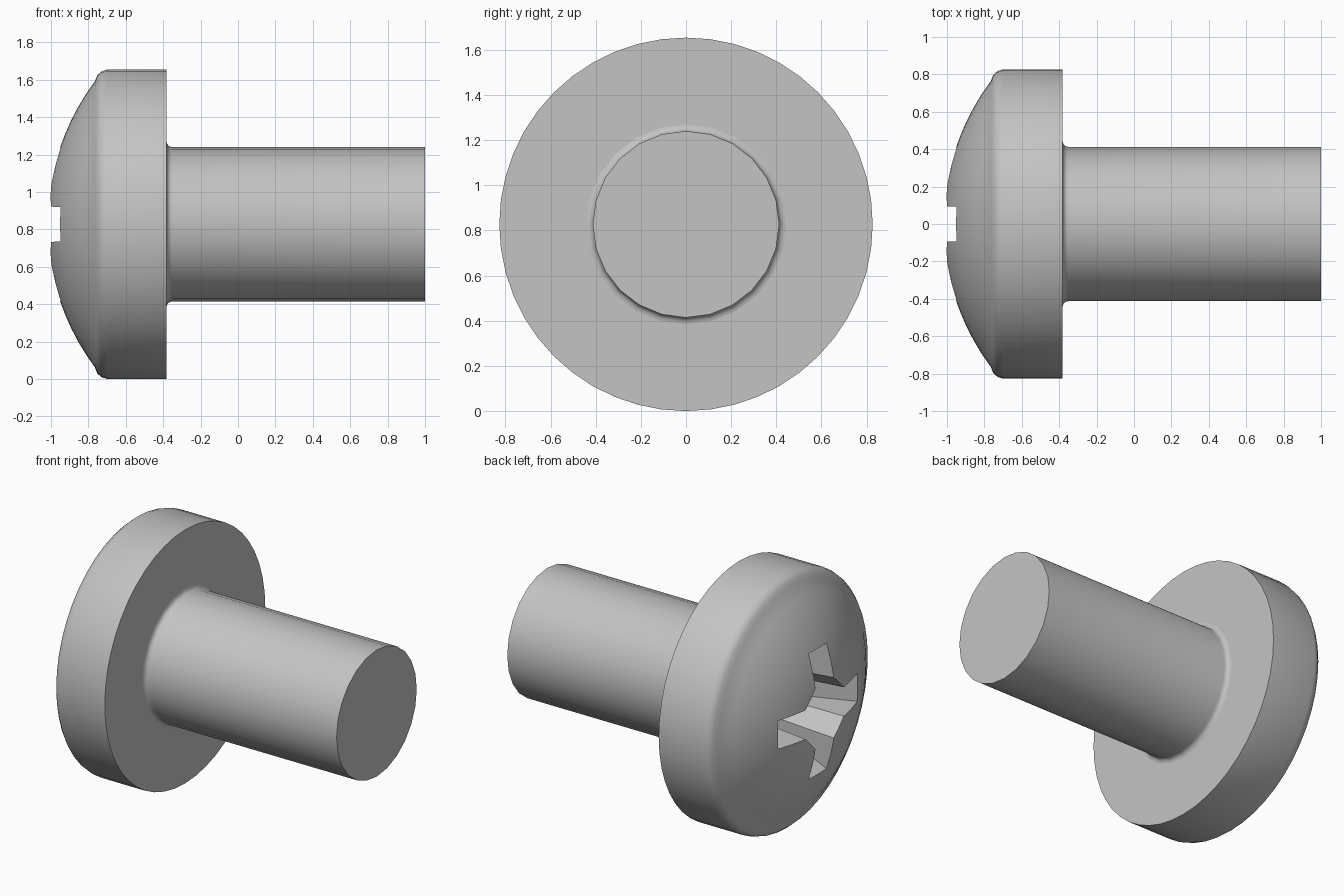
import bpy, bmesh
from math import sin, cos, pi, asin

cube = bpy.data.objects.get("Cube")
if cube:
    bpy.data.objects.remove(cube, do_unlink=True)

HEAD_R, SHAFT_R = 0.827, 0.413
BACK_X = -0.382          # underside of the head
FILLET = 0.03
AXIS_Z = HEAD_R

steel = bpy.data.materials.new("plain_grey_steel")
steel.use_nodes = True
GREY = (0.55, 0.55, 0.55, 1)
steel.diffuse_color = GREY
steel.node_tree.nodes["Principled BSDF"].inputs["Base Color"].default_value = GREY


def loft(name, loops):
    """Skin a list of equal-length point loops and cap both ends."""
    bm = bmesh.new()
    rings = [[bm.verts.new(p) for p in loop] for loop in loops]
    n = len(rings[0])
    for a, b in zip(rings, rings[1:]):
        for i in range(n):
            j = (i + 1) % n
            bm.faces.new((a[i], a[j], b[j], b[i]))
    bm.faces.new(rings[0])
    bm.faces.new(rings[-1])
    bmesh.ops.recalc_face_normals(bm, faces=bm.faces)
    mesh = bpy.data.meshes.new(name)
    bm.to_mesh(mesh)
    bm.free()
    mesh.materials.append(steel)
    obj = bpy.data.objects.new(name, mesh)
    bpy.context.collection.objects.link(obj)
    obj.location.z = AXIS_Z
    return obj


def circle(x, r, sides):
    """Ring around the x axis with a vertex at the top."""
    return [(x, r * sin(2 * pi * i / sides), r * cos(2 * pi * i / sides))
            for i in range(sides)]


def cross(x, reach, half, corner):
    """Four-armed outline with chamfered inner corners."""
    quarter = [(reach, -half), (reach, half), (corner, half), (half, corner)]
    pts = []
    for _ in range(4):
        pts += [(x, y, z) for y, z in quarter]
        quarter = [(-z, y) for y, z in quarter]
    return pts


def select_only(obj):
    bpy.ops.object.select_all(action='DESELECT')
    obj.select_set(True)
    bpy.context.view_layer.objects.active = obj


# Domed head: spherical crown, rounded shoulder, straight rim
DOME_R, DOME_X = 1.28, 0.261
edge = asin(0.765 / DOME_R)
profile = []
for i in range(1, 11):
    a = edge * i / 10
    profile.append((DOME_X - DOME_R * cos(a), DOME_R * sin(a)))
profile += [(-0.752, 0.798), (-0.729, 0.818), (-0.70, HEAD_R), (BACK_X, HEAD_R)]
head = loft("screw_head", [circle(x, r, 48) for x, r in profile])

# Tapered cross recess cut into the crown
cutter = loft("recess_cutter", [cross(-1.1, 0.48, 0.098, 0.205),
                                cross(-0.5, 0.20, 0.075, 0.16)])
cutter.hide_render = True
cut = head.modifiers.new("cross_recess", 'BOOLEAN')
cut.operation = 'DIFFERENCE'
cut.solver = 'EXACT'
cut.object = cutter
select_only(head)
bpy.ops.object.modifier_apply(modifier=cut.name)
bpy.data.objects.remove(cutter, do_unlink=True)

# Plain shaft with a small fillet under the head
profile = [(BACK_X - 0.02, SHAFT_R + FILLET)]
for i in range(5):
    a = pi / 2 * i / 4
    profile.append((BACK_X + FILLET * (1 - cos(a)),
                    SHAFT_R + FILLET * (1 - sin(a))))
profile.append((1.0, SHAFT_R))
shaft = loft("screw_shaft", [circle(x, r, 24) for x, r in profile])

for obj in (head, shaft):
    select_only(obj)
    bpy.ops.object.shade_smooth_by_angle(angle=pi / 6)
